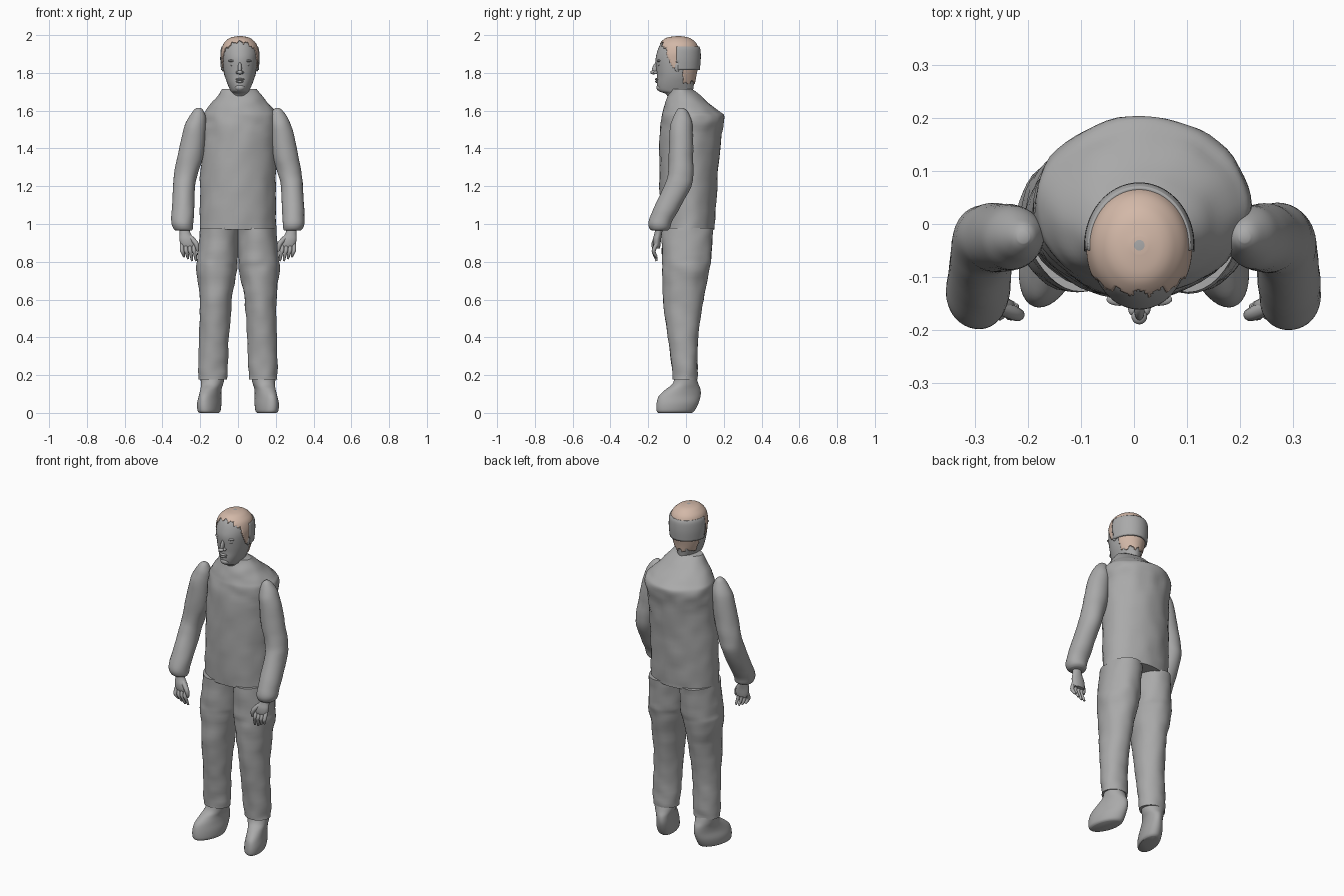
import bpy, bmesh, math
from mathutils import Vector, noise

cube = bpy.data.objects.get("Cube")
if cube:
    bpy.data.objects.remove(cube, do_unlink=True)


def material(name, colour):
    mat = bpy.data.materials.new(name)
    mat.use_nodes = True
    mat.diffuse_color = (*colour, 1)
    mat.node_tree.nodes["Principled BSDF"].inputs["Base Color"].default_value = (*colour, 1)
    return mat


GREY = material("plain grey", (0.4, 0.4, 0.4))
TAN = material("tan hair", (0.65, 0.48, 0.39))


def finish(name, bm, mat, angle=45):
    """Turn a bmesh into a smooth shaded object."""
    bmesh.ops.recalc_face_normals(bm, faces=bm.faces)
    mesh = bpy.data.meshes.new(name)
    bm.to_mesh(mesh)
    bm.free()
    obj = bpy.data.objects.new(name, mesh)
    bpy.context.collection.objects.link(obj)
    mesh.materials.append(mat)
    bpy.ops.object.select_all(action="DESELECT")
    obj.select_set(True)
    bpy.context.view_layer.objects.active = obj
    bpy.ops.object.shade_smooth_by_angle(angle=math.radians(angle))
    return obj


def spline(rows, steps):
    """Smooth interpolation through a list of sections."""
    out = []
    for i in range(len(rows) - 1):
        p, q = rows[i], rows[i + 1]
        before, after = rows[max(i - 1, 0)], rows[min(i + 2, len(rows) - 1)]
        for k in range(steps):
            t = k / steps
            out.append([b + t * (c - a) / 2 + t * t * (a - 2.5 * b + 2 * c - d / 2)
                        + t ** 3 * (1.5 * (b - c) + (d - a) / 2)
                        for a, b, c, d in zip(before, p, q, after)])
    return out + [rows[-1]]


def loft(name, rows, mat, side=1, seg=40, steps=4, turn=0, wrinkle=0, grow=0, keep=None):
    """Stack of ellipses; each row is height, centre x, half width, front y, back y."""
    bm = bmesh.new()
    rings = []
    for z, cx, rx, front, back in spline(rows, steps):
        cy, ry = (front + back) / 2, (back - front) / 2 + grow
        ring = []
        for j in range(seg):
            a = math.tau * j / seg
            u, v = (rx + grow) * math.cos(a), ry * math.sin(a)
            x = cx * side + u * math.cos(turn * side) - v * math.sin(turn * side)
            y = cy + u * math.sin(turn * side) + v * math.cos(turn * side)
            push = wrinkle * noise.noise(Vector((x * 14, y * 14, z * 18)))
            ring.append(bm.verts.new((x + push * math.cos(a), y + push * math.sin(a), z)))
        rings.append(ring)
    for low, high in zip(rings, rings[1:]):
        for j in range(seg):
            k = (j + 1) % seg
            bm.faces.new((low[j], low[k], high[k], high[j]))
    if keep is None:
        bm.faces.new(rings[0])
    bm.faces.new(rings[-1])
    if keep:
        bad = [f for f in bm.faces if not keep(f.calc_center_median())]
        bmesh.ops.delete(bm, geom=bad, context="FACES")
    return finish(name, bm, mat)


def shell(obj, thickness):
    mod = obj.modifiers.new("thickness", "SOLIDIFY")
    mod.thickness = thickness


def blob(name, centre, size, tilt=0):
    """Small ellipsoid, optionally tilted about x."""
    bm = bmesh.new()
    bmesh.ops.create_uvsphere(bm, u_segments=20, v_segments=12, radius=1)
    obj = finish(name, bm, GREY)
    obj.location, obj.scale, obj.rotation_euler = centre, size, (tilt, 0, 0)
    return obj


def tube(name, points, radii):
    """Tapered finger-like tube."""
    curve = bpy.data.curves.new(name, "CURVE")
    curve.dimensions = "3D"
    curve.bevel_depth, curve.bevel_resolution, curve.use_fill_caps = 1, 3, True
    line = curve.splines.new("NURBS")
    line.points.add(len(points) - 1)
    line.use_endpoint_u = True
    line.order_u = 3
    for point, co, r in zip(line.points, points, radii):
        point.co, point.radius = (*co, 1), r
    curve.materials.append(GREY)
    obj = bpy.data.objects.new(name, curve)
    bpy.context.collection.objects.link(obj)


# Jacket body
loft("jacket", [
    (0.97, 0, 0.203, -0.13, 0.15), (1.2, 0, 0.2, -0.14, 0.165),
    (1.45, 0.01, 0.2, -0.14, 0.185), (1.56, 0.015, 0.202, -0.13, 0.203),
    (1.6, 0.012, 0.184, -0.122, 0.17), (1.66, 0.01, 0.133, -0.105, 0.1),
    (1.715, 0.008, 0.09, -0.08, 0.03)], GREY, seg=56, steps=6, wrinkle=0.007)

# Head and neck
HEAD = [
    (1.66, 0.01, 0.053, -0.085, 0.035), (1.69, 0.01, 0.046, -0.11, 0.035),
    (1.705, 0.01, 0.05, -0.145, 0.037), (1.74, 0.01, 0.065, -0.153, 0.042),
    (1.78, 0.01, 0.079, -0.153, 0.048), (1.82, 0.01, 0.087, -0.157, 0.056),
    (1.87, 0.01, 0.092, -0.161, 0.064), (1.91, 0.01, 0.093, -0.153, 0.066),
    (1.95, 0.01, 0.083, -0.137, 0.053), (1.975, 0.01, 0.062, -0.115, 0.03),
    (1.988, 0.01, 0.04, -0.09, 0.005), (1.994, 0.01, 0.01, -0.05, -0.03)]
loft("head", HEAD, GREY, seg=64)


# Hair with a ragged hairline, sideburns and nape
def hair_area(c):
    ragged = 0.008 * math.sin(c.x * 160) + 0.004 * math.sin(c.x * 370)
    if c.y < -0.125 + (1.955 - c.z) * 0.45 + ragged:
        return False
    return c.z > (1.83 if c.y < -0.015 else 1.75) + ragged


hair = loft("hair", HEAD, TAN, seg=96, steps=8, grow=0.006, keep=hair_area)
shell(hair, 0.005)

# Plain band around the back of the head
band = loft("head_band", [
    (1.815, 0.01, 0.1, -0.16, 0.073), (1.87, 0.01, 0.104, -0.16, 0.078),
    (1.92, 0.01, 0.102, -0.155, 0.077), (1.94, 0.01, 0.096, -0.15, 0.07)],
    GREY, seg=72, keep=lambda c: c.y > -0.047 and c.z < 1.9399)
shell(band, 0.012)

# Face
blob("nose_bridge", (0.01, -0.162, 1.825), (0.01, 0.016, 0.036), -0.35)
blob("nose_tip", (0.01, -0.173, 1.803), (0.015, 0.016, 0.011))
blob("upper_lip", (0.01, -0.154, 1.766), (0.024, 0.011, 0.006))
blob("lower_lip", (0.01, -0.153, 1.754), (0.02, 0.011, 0.007))
blob("chin", (0.01, -0.138, 1.722), (0.026, 0.019, 0.018))
for label, side in (("left", 1), ("right", -1)):
    middle = 0.01
    blob(label + "_nostril", (middle + side * 0.013, -0.16, 1.802), (0.008, 0.012, 0.008))
    blob(label + "_brow", (middle + side * 0.037, -0.142, 1.864), (0.025, 0.012, 0.007))
    blob(label + "_eye", (middle + side * 0.036, -0.139, 1.842), (0.015, 0.01, 0.007))
    blob(label + "_ear", (middle + side * 0.09, -0.043, 1.838), (0.009, 0.018, 0.032), -0.15)

    # Sleeve, bent forward at the elbow
    loft(label + "_sleeve", [
        (0.965, 0.287, 0.044, -0.18, -0.1), (0.978, 0.291, 0.053, -0.193, -0.085),
        (1.01, 0.294, 0.058, -0.198, -0.075), (1.08, 0.291, 0.059, -0.172, -0.035),
        (1.2, 0.286, 0.058, -0.116, 0.028), (1.27, 0.274, 0.063, -0.094, 0.038),
        (1.37, 0.25, 0.068, -0.09, 0.037), (1.5, 0.23, 0.058, -0.086, 0.036),
        (1.56, 0.217, 0.047, -0.07, 0.024), (1.6, 0.21, 0.027, -0.05, 0.005),
        (1.615, 0.208, 0.01, -0.035, -0.015)], GREY, side, wrinkle=0.003)

    # Hand with curled fingers
    loft(label + "_palm", [
        (0.87, 0.262, 0.034, -0.168, -0.138), (0.89, 0.264, 0.041, -0.175, -0.135),
        (0.92, 0.27, 0.04, -0.175, -0.132), (0.95, 0.28, 0.029, -0.167, -0.127),
        (0.99, 0.286, 0.026, -0.16, -0.12)], GREY, side, seg=24)
    for n, finger in enumerate(("little", "ring", "middle", "index")):
        x = 0.295 - n * 0.021
        tip = 0.835 - 0.011 * min(n, 2)
        tube(f"{label}_{finger}_finger",
             [(side * x, -0.153, 0.9), (side * (x + 0.004), -0.172, 0.865),
              (side * (x - 0.004), -0.17, 0.845), (side * (x - 0.01), -0.155, tip - 0.008)],
             (0.011, 0.011, 0.01, 0.006))
    tube(label + "_thumb", [(side * 0.255, -0.155, 0.93), (side * 0.226, -0.168, 0.905),
                            (side * 0.215, -0.172, 0.88), (side * 0.214, -0.168, 0.855)],
         (0.014, 0.014, 0.012, 0.006))

    # Trouser leg
    loft(label + "_trouser_leg", [
        (0.178, 0.134, 0.076, -0.07, 0.06), (0.22, 0.133, 0.077, -0.073, 0.062),
        (0.4, 0.127, 0.079, -0.095, 0.063), (0.6, 0.118, 0.085, -0.12, 0.093),
        (0.76, 0.113, 0.108, -0.126, 0.122), (0.82, 0.108, 0.109, -0.127, 0.132),
        (0.98, 0.1, 0.101, -0.128, 0.147)], GREY, side, steps=6, wrinkle=0.006)

    # Shoe with the toe turned outward
    loft(label + "_shoe", [
        (0, 0.152, 0.045, -0.15, 0.035), (0.012, 0.153, 0.054, -0.16, 0.05),
        (0.05, 0.152, 0.056, -0.16, 0.07), (0.09, 0.148, 0.05, -0.148, 0.082),
        (0.125, 0.143, 0.05, -0.11, 0.08), (0.155, 0.137, 0.058, -0.072, 0.066),
        (0.2, 0.134, 0.068, -0.055, 0.05)], GREY, side, turn=0.32)
